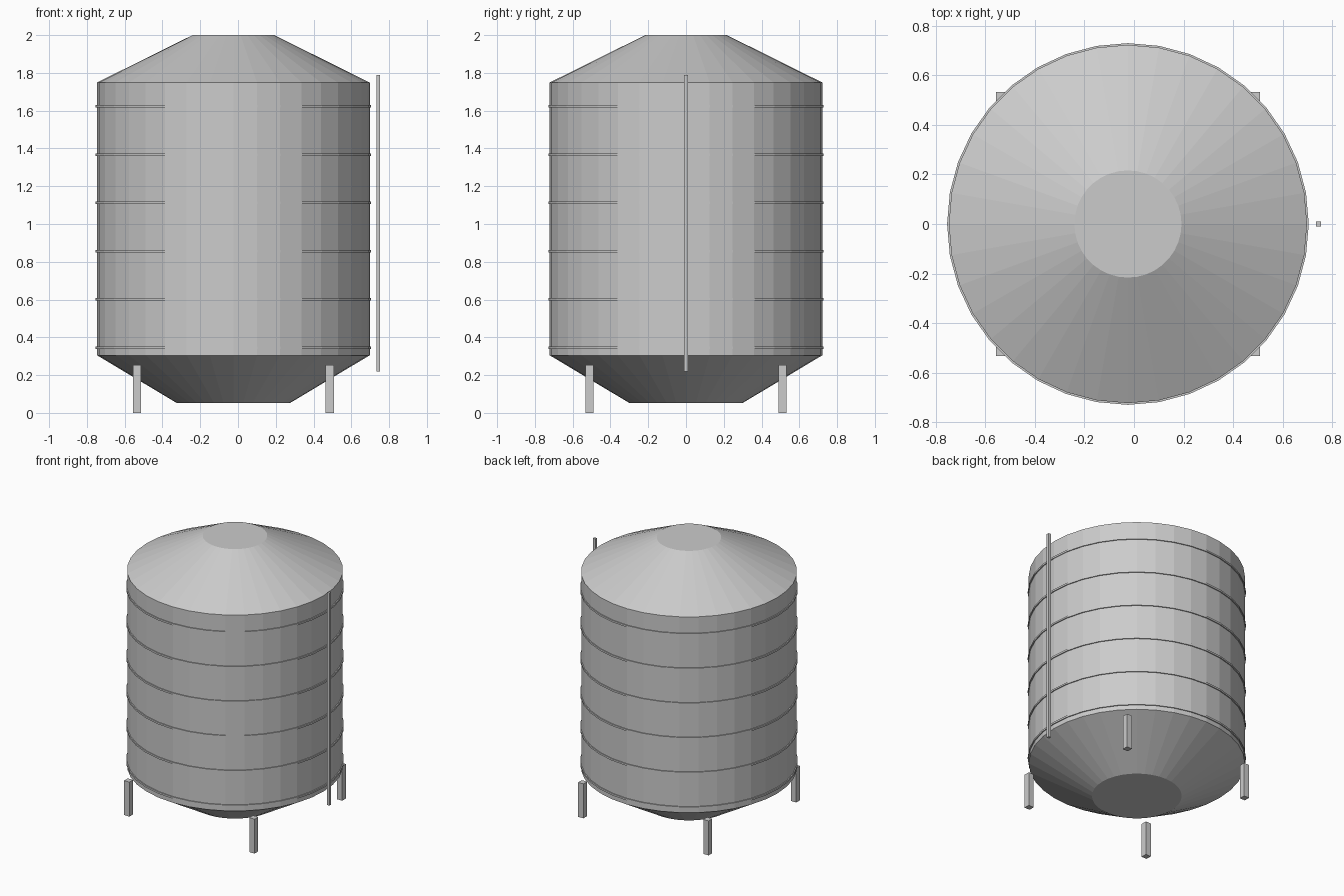
import bpy

if "Cube" in bpy.data.objects:
    bpy.data.objects.remove(bpy.data.objects["Cube"])

CX = -0.0245      # tank axis
R = 0.722         # wall radius
SIDES = 36


def frustum(name, r_low, r_high, z_low, z_high):
    bpy.ops.mesh.primitive_cone_add(
        vertices=SIDES, radius1=r_low, radius2=r_high, depth=z_high - z_low,
        location=(CX, 0, (z_low + z_high) / 2))
    bpy.context.object.name = name


def box(name, x, y, width, z_low, z_high):
    bpy.ops.mesh.primitive_cube_add(size=1, location=(x, y, (z_low + z_high) / 2))
    ob = bpy.context.object
    ob.name = name
    ob.scale = (width, width, z_high - z_low)
    bpy.ops.object.transform_apply(location=False, rotation=False, scale=True)


# Tank shell: hopper, wall and roof
frustum("bottom_hopper", 0.30, R, 0.0525, 0.305)
frustum("tank_wall", R, R, 0.305, 1.749)
frustum("roof_cone", R, 0.216, 1.749, 2.0)

# Thin flat bands around the wall
for i in range(6):
    z = 0.345 + i * 0.2555
    frustum(f"band_{i + 1}", R + 0.007, R + 0.007, z - 0.0065, z + 0.0065)

# Four square legs
for side, sx in (("left", -1), ("right", 1)):
    for end, sy in (("front", -1), ("back", 1)):
        box(f"{end}_{side}_leg", CX + sx * 0.5105, sy * 0.5105, 0.043, 0, 0.254)

# Free-standing vertical rail on the right
box("side_rail", 0.743, 0, 0.02, 0.22, 1.788)
